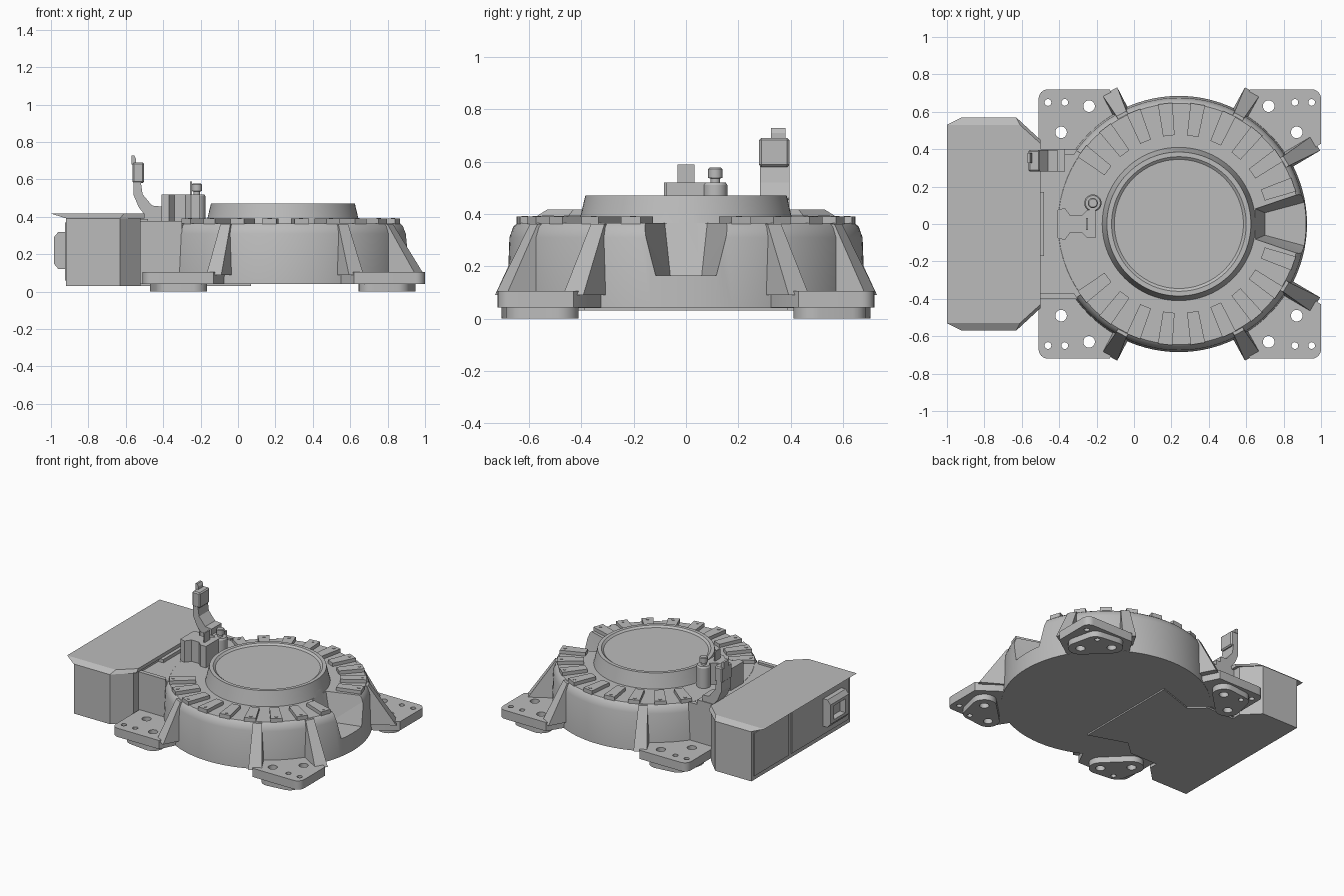
import bpy, bmesh
from math import cos, sin, pi, radians
from mathutils import Vector

if "Cube" in bpy.data.objects:
    bpy.data.objects.remove(bpy.data.objects["Cube"])

grey = bpy.data.materials.new("machine_grey")
grey.use_nodes = True
grey.diffuse_color = (0.5, 0.5, 0.5, 1)
grey.node_tree.nodes["Principled BSDF"].inputs["Base Color"].default_value = (0.5, 0.5, 0.5, 1)

CX = 0.24  # turntable centre


def finish(name, bm):
    bmesh.ops.recalc_face_normals(bm, faces=bm.faces)
    mesh = bpy.data.meshes.new(name)
    bm.to_mesh(mesh)
    bm.free()
    mesh.materials.append(grey)
    ob = bpy.data.objects.new(name, mesh)
    bpy.context.collection.objects.link(ob)
    return ob


def smooth(ob):
    bpy.ops.object.select_all(action="DESELECT")
    ob.select_set(True)
    bpy.context.view_layer.objects.active = ob
    bpy.ops.object.shade_smooth_by_angle(angle=radians(30))


def hull(name, points):
    bm = bmesh.new()
    for p in points:
        bm.verts.new(p)
    res = bmesh.ops.convex_hull(bm, input=bm.verts)
    junk = {v for v in res["geom_interior"] if isinstance(v, bmesh.types.BMVert)}
    bmesh.ops.delete(bm, geom=list(junk), context="VERTS")
    bmesh.ops.dissolve_limit(bm, angle_limit=0.01, verts=bm.verts, edges=bm.edges)
    return finish(name, bm)


def at(points, z):
    return [(x, y, z) for x, y in points]


def slab(name, points, z0, z1):
    return hull(name, at(points, z0) + at(points, z1))


def box(name, x0, x1, y0, y1, z0, z1):
    return slab(name, [(x0, y0), (x1, y0), (x1, y1), (x0, y1)], z0, z1)


def circle(x, y, r, n=24):
    return [(x + r * cos(2 * pi * i / n), y + r * sin(2 * pi * i / n)) for i in range(n)]


def extrude(name, outline, axis, a, b):
    # outline may be concave; axis is the extrusion direction
    bm = bmesh.new()
    place = (lambda p: (p[0], a, p[1])) if axis == "y" else (lambda p: (p[0], p[1], a))
    face = bm.faces.new([bm.verts.new(place(p)) for p in outline])
    side = bmesh.ops.extrude_face_region(bm, geom=[face])
    move = Vector((0, b - a, 0)) if axis == "y" else Vector((0, 0, b - a))
    bmesh.ops.translate(bm, vec=move, verts=[v for v in side["geom"] if isinstance(v, bmesh.types.BMVert)])
    return finish(name, bm)


def lathe(name, profile, x, y, n=96):
    bm = bmesh.new()
    vs = [bm.verts.new((x + r, y, z)) for r, z in profile]
    edges = [bm.edges.new(pair) for pair in zip(vs, vs[1:])]
    bmesh.ops.spin(bm, geom=vs + edges, cent=(x, y, 0), axis=(0, 0, 1), angle=2 * pi, steps=n)
    bmesh.ops.remove_doubles(bm, verts=bm.verts, dist=0.0005)
    ob = finish(name, bm)
    smooth(ob)
    return ob


def cut(ob, cutters):
    bpy.context.view_layer.objects.active = ob
    for c in cutters:
        mod = ob.modifiers.new("cut", "BOOLEAN")
        mod.operation, mod.solver, mod.object = "DIFFERENCE", "EXACT", c
        bpy.ops.object.modifier_apply(modifier=mod.name)
    smooth(ob)


# Turntable drum with raised hub, notched on the +x side
drum = lathe("drum", [(0, .04), (.685, .04), (.675, .31), (.66, .352), (.645, .365), (.41, .365),
                      (.405, .385), (.385, .47), (.36, .47), (.345, .458), (0, .458)], CX, 0)
notch = hull("notch_cutter", at([(.70, .06), (.70, -.06), (.98, .135), (.98, -.135)], .165)
             + at([(.64, .085), (.64, -.085), (.98, .2), (.98, -.2)], .40))
cut(drum, [notch])
bpy.data.objects.remove(notch)


def polar(angle, r, t=0):
    return (CX + r * cos(angle) - t * sin(angle), r * sin(angle) + t * cos(angle))


# Radial pads with a screw on each
for sy in (1, -1):
    for i in range(9):
        a = sy * radians(19 + 15.5 * i)
        corners = [polar(a, .475, -.031), polar(a, .475, .031), polar(a, .648, .039), polar(a, .648, -.039)]
        slab("radial_pad", corners, .36, .39)
        slab("pad_screw", circle(*polar(a, .622), .011, 12), .385, .393)

# Feet: plate, floor pad, bolt holes and sloping fins
for sy in (1, -1):
    for left in (True, False):
        if left:
            plate = [(.62, .72), (.56, .6), (.45, .45), (.6, .25), (.86, .33), (1, .43)] + circle(.95, .67, .05)
            big, small = [(.72, .63), (.87, .49)], [(.86, .65), (.95, .65)]
            fins, lobe = [(61, .81), (30.5, .85)], (.85, .62)
        else:
            plate = [(-.13, .72), (-.07, .6), (0, .4), (-.51, .38)] + circle(-.46, .67, .05)
            big, small = [(-.24, .63), (-.39, .49)], [(-.46, .65), (-.37, .65)]
            fins, lobe = [(117.5, .80)], (-.37, .62)
        flip = lambda pts: [(x, y * sy) for x, y in pts]
        foot = slab("foot_plate", flip(plate), .042, .105)
        lobes = circle(*big[0], .075) + circle(*big[1], .08) + circle(*lobe, .07)
        pad = slab("floor_pad", flip(lobes), 0, .05)
        holes = [slab("hole_cutter", flip(circle(x, y, r)), -.1, .2)
                 for pts, r in ((big, .031), (small, .018)) for x, y in pts]
        cut(foot, holes)
        cut(pad, holes)
        for h in holes:
            bpy.data.objects.remove(h)
        for deg, reach in fins:
            a = sy * radians(deg)
            base = [polar(a, r, t) for r in (.6, reach) for t in (-.045, .045)]
            top = [polar(a, r, t) for r in (.6, .665) for t in (-.03, .03)]
            hull("foot_fin", at(base, .09) + at(top, .362))

# Bridge between drum and cabinet
extrude("bridge", [(-.56, -.39), (-.3, -.39), (-.2, -.3), (.07, -.39), (.07, .39),
                   (-.2, .3), (-.3, .39), (-.56, .39)], "z", .03, .364)
box("bridge_deck", -.56, -.48, -.17, .17, .35, .388)
for sy in (1, -1):
    slab("bridge_rail", [(-.52, .37 * sy), (-.52, .4 * sy), (-.3, .4 * sy), (-.32, .37 * sy)], .04, .378)

# Cabinet with chamfered inner corners and a flared lid
wall = [(-.92, .565), (-.63, .565), (-.52, .455)]
slab("cabinet", [(x, y * s) for x, y in wall for s in (1, -1)], .03, .395)
low = [(-.92, .57), (-.63, .57), (-.50, .45)]
high = [(-1, .53), (-.61, .53), (-.50, .43)]
both = lambda pts: [(x, y * s) for x, y in pts for s in (1, -1)]
hull("cabinet_lid", at(both(low), .392) + at(both(high), .417))
for y0, y1 in ((-.54, .11), (.14, .54)):
    box("cabinet_panel", -.926, -.91, y0, y1, .06, .37)

# Handle on the cabinet end
handle = extrude("cabinet_handle", [(-.91, .12), (-.96, .12), (-.985, .15), (-.985, .29), (-.96, .32),
                                    (-.91, .32)], "y", -.46, -.25)
grip = box("grip_cutter", -1.1, -.94, -.42, -.29, .17, .27)
cut(handle, [grip])
bpy.data.objects.remove(grip)

# Waisted clamp block and thin tab
half = [(-.41, .075), (-.37, .085), (-.34, .045), (-.28, .045), (-.25, .075), (-.205, .075)]
extrude("clamp_block", half + [(x, -y) for x, y in reversed(half)], "z", .35, .52)
box("clamp_tab", -.256, -.246, -.032, .032, .5, .588)

# Locking post
lathe("locking_post", [(0, .35), (.046, .35), (.046, .51), (.04, .52), (.018, .52), (.018, .535),
                       (.027, .538), (.027, .572), (.022, .577), (0, .577)], -.22, .112, 32)

# Sensor arm on its mount
box("arm_mount", -.56, -.37, .28, .4, .35, .412)
extrude("sensor_arm", [(-.41, .40), (-.41, .455), (-.46, .46), (-.51, .52), (-.52, .59),
                       (-.56, .59), (-.56, .52), (-.53, .45), (-.49, .40)], "y", .282, .395)
head = box("sensor_head", -.565, -.502, .28, .395, .58, .69)
bpy.context.view_layer.objects.active = head
bevel = head.modifiers.new("soft_edges", "BEVEL")
bevel.width = .008
extrude("sensor_cap", [(-.57, .68), (-.57, .728), (-.555, .728), (-.545, .71), (-.545, .68)], "y", .325, .38)
